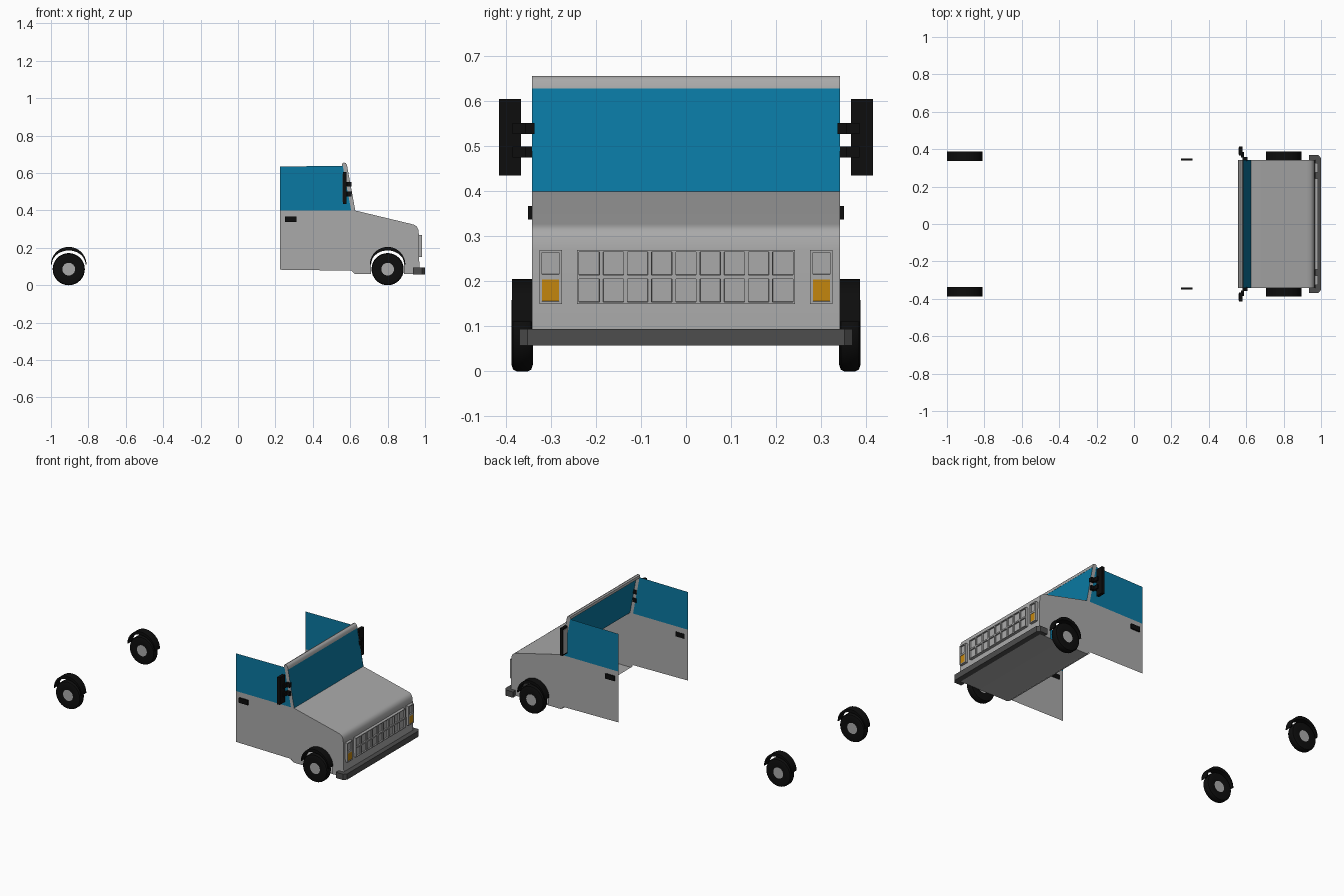
import bpy, bmesh, math
from mathutils import Vector

if "Cube" in bpy.data.objects:
    bpy.data.objects.remove(bpy.data.objects["Cube"])


def material(name, rgb):
    m = bpy.data.materials.new(name)
    m.diffuse_color = (*rgb, 1)
    m.use_nodes = True
    m.node_tree.nodes["Principled BSDF"].inputs["Base Color"].default_value = m.diffuse_color
    return m


GREY = material("body grey", (0.40, 0.40, 0.40))
DARK = material("dark grey", (0.075, 0.075, 0.075))
BLACK = material("rubber black", (0.004, 0.004, 0.004))
GLASS = material("blue glass", (0.003, 0.19, 0.36))
AMBER = material("amber", (0.55, 0.24, 0.004))


def finish(name, bm, mats, mirror=False, smooth=None):
    me = bpy.data.meshes.new(name)
    bm.to_mesh(me)
    bm.free()
    for m in mats:
        me.materials.append(m)
    ob = bpy.data.objects.new(name, me)
    bpy.context.collection.objects.link(ob)
    if mirror:
        mod = ob.modifiers.new("mirror", 'MIRROR')
        mod.use_axis = (False, True, False)
        mod.use_mirror_merge = False
    if smooth:
        bpy.ops.object.select_all(action='DESELECT')
        ob.select_set(True)
        bpy.context.view_layer.objects.active = ob
        bpy.ops.object.shade_smooth_by_angle(angle=math.radians(smooth))
    return ob


def prism(name, pts, y0, y1, mat, mirror=False, smooth=None):
    """Solid from an x,z outline running from y0 to y1."""
    bm = bmesh.new()
    f = bm.faces.new([bm.verts.new((x, y0, z)) for x, z in pts])
    ext = bmesh.ops.extrude_face_region(bm, geom=[f], use_keep_orig=True)
    bmesh.ops.translate(bm, vec=(0, y1 - y0, 0),
                        verts=[v for v in ext['geom'] if isinstance(v, bmesh.types.BMVert)])
    bmesh.ops.recalc_face_normals(bm, faces=bm.faces)
    return finish(name, bm, [mat], mirror, smooth)


def box(name, x0, x1, y0, y1, z0, z1, mat, mirror=False):
    return prism(name, [(x0, z0), (x1, z0), (x1, z1), (x0, z1)], y0, y1, mat, mirror)


def sheet(name, pts, mat, mirror=False):
    bm = bmesh.new()
    bm.faces.new([bm.verts.new(p) for p in pts])
    return finish(name, bm, [mat], mirror)


W = 0.342                       # half body width
FRONT, REAR = 0.80, -0.905      # axle positions


def arc(cx, cz, rx, rz, n=20):
    """Upper half ellipse from front to rear."""
    return [(cx + rx * math.cos(math.pi * i / n), cz + rz * math.sin(math.pi * i / n))
            for i in range(n + 1)]


# Hood, nose and floor as one bent sheet, open towards the cab
nose = [(0.625, 0.40), (0.925, 0.328), (0.945, 0.322), (0.957, 0.313),
        (0.964, 0.298), (0.967, 0.27), (0.97, 0.06)]
skin = nose + [(0.625, 0.06), (0.60, 0.075)]
bm = bmesh.new()
rows = [[bm.verts.new((x, y, z)) for y in (-W, W)] for x, z in skin]
for a, b in zip(rows, rows[1:]):
    bm.faces.new((a[0], b[0], b[1], a[1]))
finish("hood_and_floor", bm, [GREY], smooth=35)

# Side panels with a wheel cut-out
well = arc(FRONT, 0.11, 0.088, 0.082)
outline = (nose + [(well[0][0], 0.06)] + well + [(well[-1][0], 0.06),
           (0.625, 0.06), (0.605, 0.078), (0.225, 0.083), (0.225, 0.40)])
sheet("side_panel", [(x, W, z) for x, z in outline], GREY, True)

# Door windows and windscreen pillars
sheet("door_window", [(x, W, z) for x, z in
      [(0.225, 0.40), (0.605, 0.40), (0.56, 0.638), (0.225, 0.635)]], GLASS, True)
sheet("windscreen_pillar", [(x, W, z) for x, z in
      [(0.605, 0.40), (0.627, 0.40), (0.584, 0.635), (0.56, 0.638)]], GREY, True)

# Windscreen: dark border with an inset pane
bm = bmesh.new()
pane = bm.faces.new([bm.verts.new(p) for p in
                     [(0.626, -W, 0.40), (0.626, W, 0.40), (0.583, W, 0.63), (0.583, -W, 0.63)]])
bm.normal_update()
bmesh.ops.inset_region(bm, faces=[pane], thickness=0.013)
pane.material_index = 1
for f in bm.faces:
    if f is not pane:
        f.material_index = 0
finish("windscreen", bm, [DARK, GLASS])

# Rounded roof edge above the windscreen
prism("roof_edge", [(0.585, 0.628), (0.582, 0.644), (0.576, 0.653), (0.567, 0.656),
                    (0.558, 0.652), (0.555, 0.638), (0.572, 0.634)], -W, W, GREY, smooth=40)


def grille(name, y0, y1, z0, z1, cols, rim, amber=False, mirror=False):
    """Raised plate with two rows of recessed cells."""
    bm = bmesh.new()
    x = 0.985
    v = [[bm.verts.new((x, y0 + (y1 - y0) * c / cols, z0 + (z1 - z0) * r / 2))
          for c in range(cols + 1)] for r in range(3)]
    cells = [bm.faces.new((v[r][c], v[r][c + 1], v[r + 1][c + 1], v[r + 1][c]))
             for r in range(2) for c in range(cols)]
    edges = [e for e in bm.edges if e.is_boundary]
    ext = bmesh.ops.extrude_edge_only(bm, edges=edges)
    for g in ext['geom']:
        if isinstance(g, bmesh.types.BMVert):
            g.co.x = 0.967
    bmesh.ops.recalc_face_normals(bm, faces=bm.faces)
    bm.normal_update()
    bmesh.ops.inset_individual(bm, faces=cells, thickness=rim)
    for f in cells:
        if amber and f.calc_center_median().z < (z0 + z1) / 2:
            f.material_index = 1
    walls = bmesh.ops.inset_individual(bm, faces=cells, thickness=0.0008)
    for f in walls['faces']:
        f.material_index = 0
    for f in cells:
        depth = 0.002 if f.material_index else 0.008
        for p in f.verts:
            p.co.x -= depth
    finish(name, bm, [GREY, AMBER], mirror)


grille("grille", -0.242, 0.242, 0.15, 0.27, 9, 0.006)
grille("lamp_cluster", 0.276, 0.326, 0.15, 0.27, 1, 0.008, True, True)

# Bumper with chamfered corners, wrapped around the nose
plan = [(0.935, 0.343), (0.935, 0.37), (0.985, 0.37), (1.0, 0.352)]
plan = plan + [(x, -y) for x, y in reversed(plan)] + [(0.966, -0.343), (0.966, 0.343)]
bm = bmesh.new()
base = bm.faces.new([bm.verts.new((x, y, 0.058)) for x, y in plan])
ext = bmesh.ops.extrude_face_region(bm, geom=[base], use_keep_orig=True)
bmesh.ops.translate(bm, vec=(0, 0, 0.036),
                    verts=[g for g in ext['geom'] if isinstance(g, bmesh.types.BMVert)])
bmesh.ops.recalc_face_normals(bm, faces=bm.faces)
finish("bumper", bm, [DARK])


def lathe(name, cx, cz, profile, mat):
    """Turn a radius,y profile around a wheel axle."""
    bm = bmesh.new()
    vs = [bm.verts.new((cx + r, y, cz)) for r, y in profile]
    es = [bm.edges.new(p) for p in zip(vs, vs[1:])]
    bmesh.ops.spin(bm, geom=vs + es, cent=(cx, 0, cz), axis=(0, 1, 0),
                   angle=math.tau, steps=32)
    bmesh.ops.remove_doubles(bm, verts=bm.verts, dist=0.0001)
    bmesh.ops.recalc_face_normals(bm, faces=bm.faces)
    finish(name, bm, [mat], True, 40)


# Wheels with hubs and crescent-shaped arches
for label, cx in (("front", FRONT), ("rear", REAR)):
    lathe(label + "_tyre", cx, 0.086,
          [(0.034, 0.345), (0.07, 0.34), (0.082, 0.344), (0.086, 0.352), (0.086, 0.376),
           (0.082, 0.384), (0.07, 0.388), (0.034, 0.384)], BLACK)
    lathe(label + "_hub", cx, 0.086,
          [(0, 0.345), (0.034, 0.345), (0.034, 0.384), (0, 0.384)], GREY)
    crescent = arc(cx, 0.11, 0.095, 0.095) + arc(cx, 0.11, 0.09, 0.076)[::-1]
    prism(label + "_wheel_arch", crescent, 0.338, 0.387, BLACK, True, 40)

# Door handles
box("door_handle", 0.25, 0.312, 0.340, 0.351, 0.337, 0.367, BLACK, True)

# Side mirrors on two arms each
box("mirror_housing", 0.561, 0.579, 0.366, 0.415, 0.435, 0.605, BLACK, True)
box("mirror_face", 0.559, 0.5615, 0.372, 0.409, 0.445, 0.595, GREY, True)
for z in (0.475, 0.527):
    box("mirror_arm", 0.572, 0.588, 0.355, 0.385, z, z + 0.025, BLACK, True)
    box("mirror_mount", 0.580, 0.606, 0.336, 0.358, z, z + 0.025, BLACK, True)
